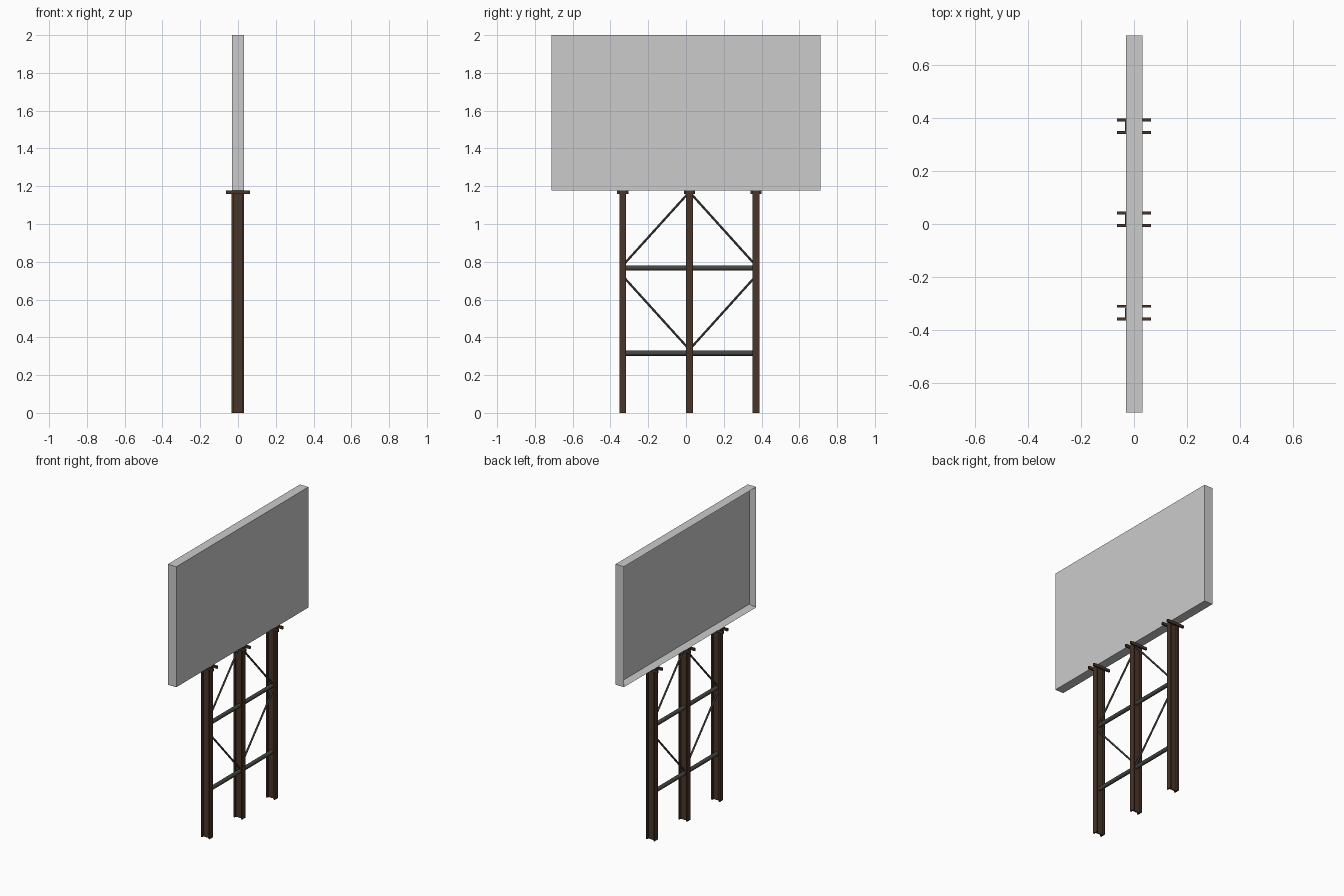
import bpy, bmesh
from mathutils import Vector

if "Cube" in bpy.data.objects:
    bpy.data.objects.remove(bpy.data.objects["Cube"])


def material(name, rgb):
    m = bpy.data.materials.new(name)
    m.diffuse_color = (*rgb, 1)
    m.use_nodes = True
    m.node_tree.nodes["Principled BSDF"].inputs["Base Color"].default_value = m.diffuse_color
    return m


rust = material("rusty_steel", (0.065, 0.035, 0.022))
steel = material("dark_steel", (0.06, 0.06, 0.055))


def finish(bm, name, mat=None):
    bmesh.ops.recalc_face_normals(bm, faces=bm.faces)
    me = bpy.data.meshes.new(name)
    bm.to_mesh(me)
    bm.free()
    ob = bpy.data.objects.new(name, me)
    bpy.context.collection.objects.link(ob)
    if mat:
        me.materials.append(mat)
    return ob


def box_mesh(lo, hi):
    bm = bmesh.new()
    bmesh.ops.create_cube(bm, size=1)
    for v in bm.verts:
        v.co = Vector([l + (c + 0.5) * (h - l) for l, h, c in zip(lo, hi, v.co)])
    return bm


def rod(name, a, b, radius):
    a, b = Vector(a), Vector(b)
    bpy.ops.mesh.primitive_cylinder_add(vertices=12, radius=radius, depth=(b - a).length,
                                        location=(a + b) / 2)
    ob = bpy.context.object
    ob.name = name
    ob.rotation_euler = (b - a).to_track_quat('Z', 'Y').to_euler()
    ob.data.materials.append(steel)
    bpy.ops.object.shade_smooth_by_angle()


# Sign panel: flat +x face, framed recess on the -x face
bm = box_mesh((-0.031, -0.713, 1.177), (0.033, 0.713, 2.0))
back = min(bm.faces, key=lambda f: f.calc_center_median().x)
bmesh.ops.inset_region(bm, faces=[back], thickness=0.028)
bmesh.ops.translate(bm, verts=back.verts, vec=(0.038, 0, 0))
finish(bm, "sign_panel")

# Three H-section posts, each with a pair of clamp bars at the top
columns = (-0.335, 0.018, 0.370)
w, d, t, web = 0.018, 0.0325, 0.009, 0.004
quarter = [(d, w), (d - t, w), (d - t, web)]
profile = (quarter + [(-x, y) for x, y in reversed(quarter)]
           + [(-x, -y) for x, y in quarter] + [(x, -y) for x, y in reversed(quarter)])
for i, y0 in enumerate(columns, 1):
    bm = bmesh.new()
    face = bm.faces.new([bm.verts.new((x - 0.001, y + y0, 0)) for x, y in profile])
    ext = bmesh.ops.extrude_face_region(bm, geom=[face], use_keep_orig=True)
    bmesh.ops.translate(bm, vec=(0, 0, 1.177),
                        verts=[g for g in ext["geom"] if isinstance(g, bmesh.types.BMVert)])
    finish(bm, f"post_{i}", rust)
    for side in (-1, 1):
        y = y0 + side * 0.0238
        finish(box_mesh((-0.0645, y - 0.0055, 1.159), (0.0645, y + 0.0055, 1.177)),
               f"clamp_bar_{i}_{'left' if side < 0 else 'right'}", rust)

# Horizontal tie bars
for name, z in (("lower_tie", 0.316), ("upper_tie", 0.767)):
    rod(name, (0, columns[0], z), (0, columns[2], z), 0.0135)

# Diagonal braces meeting at the middle post
for side, y in (("left", columns[0]), ("right", columns[2])):
    rod(f"upper_brace_{side}", (0, y, 0.78), (0, columns[1], 1.17), 0.006)
    rod(f"lower_brace_{side}", (0, y, 0.725), (0, columns[1], 0.335), 0.006)
